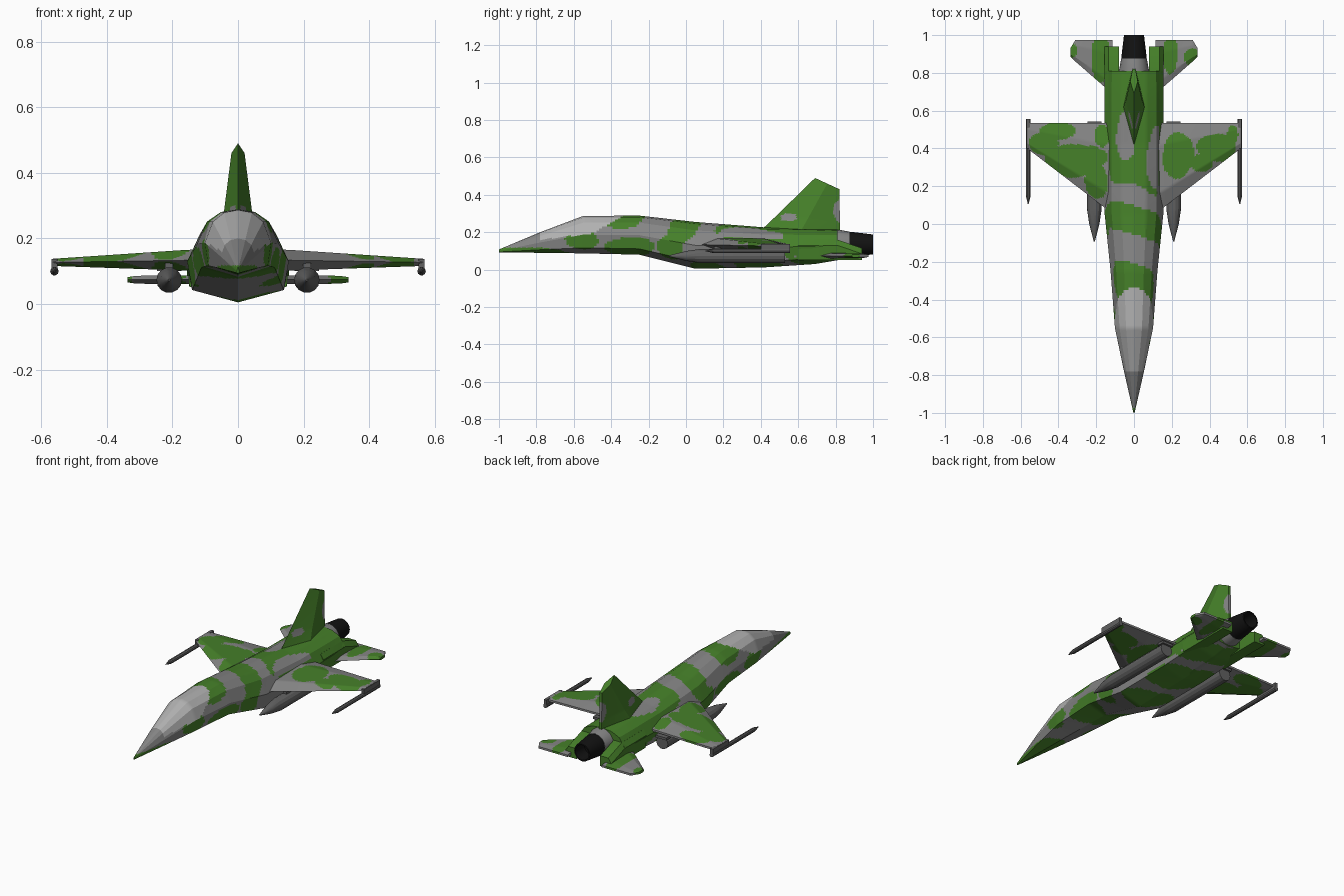
import bpy, bmesh, math
from mathutils import Vector

if "Cube" in bpy.data.objects:
    bpy.data.objects.remove(bpy.data.objects["Cube"])


def material(name, r, g, b):
    m = bpy.data.materials.new(name)
    m.diffuse_color = (r, g, b, 1)
    m.use_nodes = True
    m.node_tree.nodes["Principled BSDF"].inputs["Base Color"].default_value = m.diffuse_color
    return m


GREY = material("camo grey", 0.235, 0.235, 0.235)
GREEN = material("camo green", 0.06, 0.215, 0.022)
CANOPY = material("canopy light grey", 0.44, 0.44, 0.44)
STORE = material("store dark grey", 0.12, 0.12, 0.12)
BLACK = material("nozzle black", 0.006, 0.006, 0.006)


def loft(name, sections, mats, rule=None, step=None):
    """Skin closed sections; with a step, cut the skin finely for paint."""
    secs = [[Vector(p) for p in s] for s in sections]
    n = len(secs[0])

    def cuts(pairs):
        longest = max((a - b).length for a, b in pairs)
        return max(1, round(longest / step)) if step else 1

    edge_cuts = [cuts([(s[i], s[(i + 1) % n]) for s in secs]) for i in range(n)]

    def fine(s):
        return [s[i].lerp(s[(i + 1) % n], k / edge_cuts[i])
                for i in range(n) for k in range(edge_cuts[i])]

    rings = []
    for a, b in zip(secs, secs[1:]):
        c = cuts(list(zip(a, b)))
        rings += [fine([p.lerp(q, k / c) for p, q in zip(a, b)]) for k in range(c)]
    rings.append(fine(secs[-1]))
    bm = bmesh.new()
    vr = [[bm.verts.new(p) for p in r] for r in rings]
    m = len(vr[0])
    for a, b in zip(vr, vr[1:]):
        for i in range(m):
            j = (i + 1) % m
            bm.faces.new((a[i], a[j], b[j], b[i]))
    bm.faces.new(vr[0])
    bm.faces.new(vr[-1])
    bmesh.ops.recalc_face_normals(bm, faces=bm.faces)
    for f in bm.faces:
        f.smooth = True
        if rule:
            f.material_index = rule(f.calc_center_median())
    me = bpy.data.meshes.new(name)
    bm.to_mesh(me)
    bm.free()
    for mt in mats:
        me.materials.append(mt)
    ob = bpy.data.objects.new(name, me)
    bpy.context.collection.objects.link(ob)
    return ob


def inside(u, v, blobs):
    # wobbly ellipses: centre u, v and radii
    w = 0.15 * math.sin(19 * u + 3) + 0.15 * math.sin(23 * v + 14 * u)
    return any(((u - a) / c) ** 2 + ((v - b) / d) ** 2 < 1 + w for a, b, c, d in blobs)


# ---- fuselage with canopy and camouflage
SIDE_GREEN = [(-.85, .08, .25, .04), (-.53, .16, .09, .05), (-.31, .28, .11, .06),
              (-.27, .12, .13, .055), (.02, .23, .08, .1), (-.04, .12, .07, .06),
              (.64, .21, .42, .07), (.62, .13, .22, .06), (.12, .0, .1, .045),
              (.4, .02, .12, .04), (.7, .05, .1, .03)]
TOP_GREY = [(-.04, .47, .05, .12), (.12, .34, .06, .18)]


def body_paint(c):
    x, y, z = c
    sill = 0.16 + 0.12 * (y + 0.78) + max(0, y + 0.5) * 0.45
    if -0.785 < y < -0.34 and z > sill:
        return 2
    if z > 0.17 and inside(x, y, TOP_GREY):
        return 0
    return int(inside(y + 0.3 * x, z, SIDE_GREEN))


PROFILE = [(0, 0), (.9, .15), (1, .5), (.76, .82), (.42, .96), (0, 1),
           (-.42, .96), (-.76, .82), (-1, .5), (-.9, .15)]
STATIONS = [(-1, .003, .092, .108), (-.78, .053, .09, .2), (-.55, .101, .087, .287),
            (-.25, .124, .08, .289), (.05, .155, .005, .255), (.42, .156, .012, .226),
            (.69, .156, .03, .22), (.81, .154, .05, .215)]
loft("fuselage", [[(px * w, y, zb + pz * (zt - zb)) for px, pz in PROFILE]
                  for y, w, zb, zt in STATIONS], [GREY, GREEN, CANOPY], body_paint, .014)

# ---- tail fin
def fin_section(y0, z0, y1, z1, hw):
    ym, zm = (y0 + y1) / 2, (z0 + z1) / 2
    return [(0, y0, z0), (hw, ym, zm), (.008, y1, z1), (-.008, y1, z1), (-hw, ym, zm)]


loft("tail_fin", [fin_section(.39, .2, .825, .19, .06), fin_section(.48, .285, .823, .26, .044),
                  fin_section(.69, .49, .82, .43, .02)], [GREY, GREEN],
     lambda c: int(not inside(c.y, c.z, [(.82, .31, .035, .06), (.55, .28, .04, .02)])), .014)

# ---- wings and tailplanes
WING_GREEN = [(-.41, .49, .1, .045), (-.3, .34, .16, .09), (-.48, .43, .08, .06),
              (-.2, .23, .06, .1), (-.17, .47, .04, .06), (.23, .36, .085, .11),
              (.44, .41, .1, .08), (.52, .47, .03, .05), (.36, .32, .06, .05)]
TAIL_GREEN = [(-.18, .88, .05, .13), (-.33, .92, .035, .04), (.19, .9, .04, .1),
              (.31, .88, .045, .045)]


def panel_section(x, y0, y1, zb, zt):
    c, zm = y1 - y0, (zb + zt) / 2
    return [(x, y0, zm), (x, y0 + .2 * c, zt), (x, y1 - .25 * c, zt), (x, y1, zm + .006),
            (x, y1, zm - .006), (x, y1 - .25 * c, zb), (x, y0 + .2 * c, zb)]


def circle(x, y, z, r, n=14):
    return [(x + r * math.cos(2 * math.pi * i / n), y, z + r * math.sin(2 * math.pi * i / n))
            for i in range(n)]


def turned(name, x, z, rings, mat, n=14):
    return loft(name, [circle(x, y, z, r, n) for y, r in rings], [mat])


def box(name, x0, x1, y0, y1, z0, z1, mat):
    return loft(name, [[(x0, y, z0), (x1, y, z0), (x1, y, z1), (x0, y, z1)]
                       for y in (y0, y1)], [mat])


for s, side in ((-1, "left"), (1, "right")):
    loft(side + "_wing", [panel_section(s * .1, .05, .535, .1, .167),
                          panel_section(s * .16, .09, .535, .102, .165),
                          panel_section(s * .565, .4, .535, .116, .138)], [GREY, GREEN],
         lambda c: int(inside(c.x, c.y, WING_GREEN)), .012)
    loft(side + "_tailplane", [panel_section(s * .115, .69, .975, .06, .088),
                               panel_section(s * .31, .86, .975, .062, .086),
                               panel_section(s * .337, .885, .93, .066, .082)], [GREY, GREEN],
         lambda c: int(inside(c.x, c.y, TAIL_GREEN)), .012)
    # tail boom beside the nozzle
    loft(side + "_tail_boom", [[(s * .08, y, .052), (s * .148, y, .052), (s * .155, y, zt - .03),
                                (s * .135, y, zt), (s * .08, y, zt)]
                               for y, zt in ((.6, .16), (.81, .16), (.94, .115))], [GREEN])
    # under-wing tank and pylon
    turned(side + "_tank", s * .21, .073,
           [(-.092, .003), (-.05, .014), (.0, .027), (.08, .039), (.53, .039)], STORE)
    box(side + "_pylon", s * .21 - .012, s * .21 + .012, .15, .5, .1, .125, STORE)
    box(side + "_pylon_tail", s * .21 - .037, s * .21 + .037, .5, .542, .1, .114, STORE)
    # wing tip missile and rail
    turned(side + "_tip_missile", s * .56, .1,
           [(.105, .002), (.15, .013), (.555, .013)], STORE, 10)
    box(side + "_tip_rail", s * .56 - .009, s * .56 + .009, .4, .555, .1, .137, STORE)

# ---- engine fairing and hollow nozzle
turned("nozzle_fairing", 0, .135, [(.74, .082), (.81, .08), (.875, .068)], GREY, 16)
turned("nozzle", 0, .135, [(.85, .068), (.9, .065), (1, .053), (1, .045), (.92, .04)], BLACK, 16)

# ---- smooth shading with crisp edges
for ob in bpy.context.collection.objects:
    ob.select_set(True)
    bpy.context.view_layer.objects.active = ob
bpy.ops.object.shade_smooth_by_angle(angle=math.radians(25))
